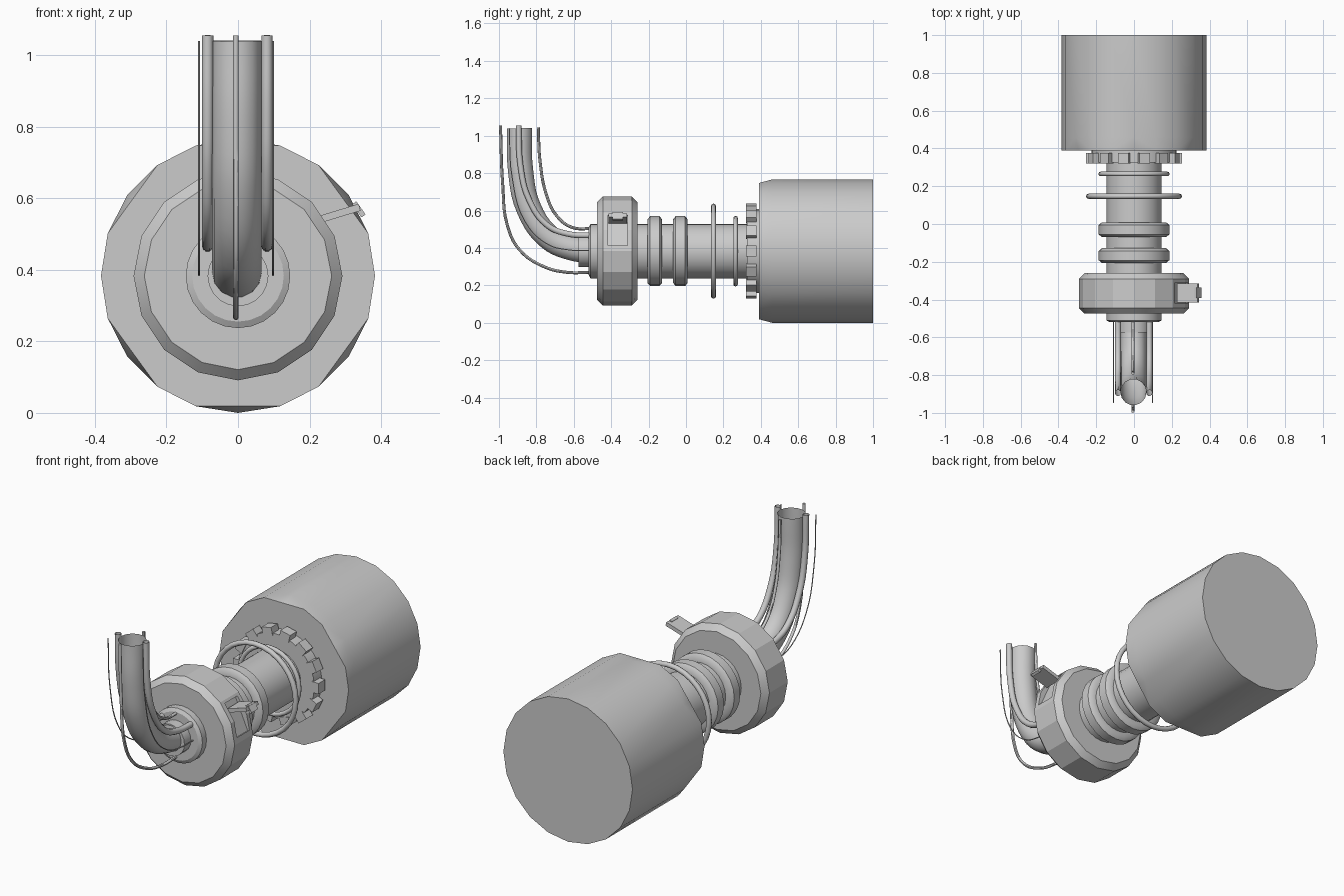
import bpy, bmesh, math
from mathutils import Vector, Matrix

if "Cube" in bpy.data.objects:
    bpy.data.objects.remove(bpy.data.objects["Cube"])

ZC = 0.383  # height of the long axis


def finish(name, bm, angle=35):
    bmesh.ops.recalc_face_normals(bm, faces=bm.faces)
    me = bpy.data.meshes.new(name)
    bm.to_mesh(me)
    bm.free()
    ob = bpy.data.objects.new(name, me)
    bpy.context.collection.objects.link(ob)
    smooth(ob, angle)
    return ob


def smooth(ob, angle):
    bpy.ops.object.select_all(action='DESELECT')
    ob.select_set(True)
    bpy.context.view_layer.objects.active = ob
    bpy.ops.object.shade_smooth_by_angle(angle=math.radians(angle))


def lathe_bm(profile, n):
    """Capped solid of revolution about the y axis; profile is (y, radius)."""
    bm = bmesh.new()
    rings = []
    for y, r in profile:
        rings.append([bm.verts.new((r * math.cos(2 * math.pi * k / n), y,
                                    ZC + r * math.sin(2 * math.pi * k / n))) for k in range(n)])
    for a, b in zip(rings, rings[1:]):
        for k in range(n):
            j = (k + 1) % n
            bm.faces.new((a[k], a[j], b[j], b[k]))
    bm.faces.new(rings[0])
    bm.faces.new(rings[-1])
    return bm, rings


def lathe(name, profile, n, angle=25):
    return finish(name, lathe_bm(profile, n)[0], angle)


def torus(name, y, major, minor):
    bpy.ops.mesh.primitive_torus_add(major_radius=major, minor_radius=minor, major_segments=32,
                                     minor_segments=8, location=(0, y, ZC),
                                     rotation=(math.pi / 2, 0, 0))
    ob = bpy.context.object
    ob.name = name
    smooth(ob, 50)


def pipe(name, x, pts, radius, caps=True, res=3):
    """Smooth pipe through (y, z) points in the plane at x."""
    cu = bpy.data.curves.new(name, 'CURVE')
    cu.dimensions = '3D'
    cu.bevel_depth, cu.bevel_resolution = radius, res
    cu.resolution_u, cu.use_fill_caps = 5, caps
    sp = cu.splines.new('BEZIER')
    sp.bezier_points.add(len(pts) - 1)
    for bp, (y, z) in zip(sp.bezier_points, pts):
        bp.co = (x, y, z)
        bp.handle_left_type = bp.handle_right_type = 'AUTO'
    ob = bpy.data.objects.new(name, cu)
    bpy.context.collection.objects.link(ob)
    bpy.ops.object.select_all(action='DESELECT')
    ob.select_set(True)
    bpy.context.view_layer.objects.active = ob
    bpy.ops.object.convert(target='MESH')
    smooth(bpy.context.object, 45)


def box_bm(bm, size, matrix):
    bmesh.ops.create_cube(bm, size=1, matrix=matrix @ Matrix.Diagonal((*size, 1)))


# Large 20-sided housing with clipped front corners
bm, (front, mid, back) = lathe_bm([(0.39, 0.383), (0.46, 0.383), (1.0, 0.383)], 20)
for k in (2, 5, 8, 12, 15, 18):
    front[k].co = (front[k - 1].co + front[(k + 1) % 20].co) / 2
    for j in (k - 1, (k + 1) % 20):
        bmesh.ops.connect_verts(bm, verts=[front[j], mid[k]])
finish("housing", bm, 25)

# Central shaft and its stepped nose
lathe("shaft", [(-0.52, 0.128), (-0.51, 0.146), (0.39, 0.146)], 24)
lathe("shaft_nose", [(-0.575, 0.085), (-0.50, 0.085)], 20)

# Toothed collar in front of the housing
bm, _ = lathe_bm([(0.325, 0.225), (0.395, 0.225)], 28)
for i in range(14):
    m = (Matrix.Translation((0, 0.348, ZC)) @ Matrix.Rotation(2 * math.pi * i / 14, 4, 'Y')
         @ Matrix.Translation((0.233, 0, 0)))
    box_bm(bm, (0.042, 0.056, 0.058), m)
finish("toothed_collar", bm, 25)

# Loose wire rings around the shaft
torus("small_ring", 0.265, 0.177, 0.012)
torus("large_ring", 0.147, 0.24, 0.014)

# Two chamfered ribs
for name, y in (("rib_front", -0.167), ("rib_rear", -0.03)):
    lathe(name, [(y - 0.039, 0.14), (y - 0.039, 0.17), (y - 0.025, 0.187),
                 (y + 0.025, 0.187), (y + 0.039, 0.17), (y + 0.039, 0.14)], 24, 40)

# 16-sided drum with a latch recess
drum = lathe("drum", [(-0.475, 0.262), (-0.445, 0.292), (-0.29, 0.292), (-0.26, 0.262)], 16)
TILT = Matrix.Translation((0, -0.365, ZC)) @ Matrix.Rotation(-math.radians(24), 4, 'Y')
bm = bmesh.new()
box_bm(bm, (0.06, 0.105, 0.18), TILT @ Matrix.Translation((0.292, 0, 0)))
cutter = finish("latch_cutter", bm)
cutter.hide_render = True
mod = drum.modifiers.new("recess", 'BOOLEAN')
mod.operation, mod.object, mod.solver = 'DIFFERENCE', cutter, 'EXACT'
bpy.context.view_layer.objects.active = drum
bpy.ops.object.modifier_apply(modifier="recess")
bpy.data.objects.remove(cutter)
smooth(drum, 20)

# Flipped-out latch lever with a small bent tip
bm = bmesh.new()
tilt = Matrix.Rotation(-math.radians(17), 4, 'Y')
box_bm(bm, (0.115, 0.10, 0.02), Matrix.Translation((0.285, -0.365, 0.558)) @ tilt)
tip = Matrix.Translation((0.338, -0.365, 0.569)) @ Matrix.Rotation(math.radians(55), 4, 'Y')
box_bm(bm, (0.045, 0.055, 0.014), tip)
finish("latch_lever", bm)

# Bent open tube
BEND = [(-0.89, 1.04), (-0.885, 0.82), (-0.84, 0.61), (-0.73, 0.455), (-0.61, 0.40), (-0.50, 0.385)]
pipe("bent_tube", -0.003, BEND, 0.069, caps=False, res=5)

# Side pipes and thin side wires
SIDE = [(-0.895, 1.055), (-0.885, 0.84), (-0.84, 0.66), (-0.74, 0.52), (-0.63, 0.475), (-0.50, 0.466)]
WIRE = [(-0.945, 1.04), (-0.93, 0.78), (-0.86, 0.54), (-0.74, 0.42), (-0.63, 0.39), (-0.50, 0.386)]
for side, sx, wx in (("left", -0.085, -0.109), ("right", 0.081, 0.098)):
    pipe("side_pipe_" + side, sx, SIDE, 0.016, caps=False)
    pipe("side_wire_" + side, wx, WIRE, 0.003, res=1)

# Outer and inner cables
pipe("outer_cable", -0.006, [(-0.992, 1.055), (-0.98, 0.74), (-0.955, 0.52), (-0.89, 0.39),
                             (-0.76, 0.30), (-0.64, 0.27), (-0.50, 0.27)], 0.008, res=2)
pipe("inner_cable", -0.006, [(-0.79, 1.045), (-0.78, 0.86), (-0.745, 0.68), (-0.69, 0.57),
                             (-0.61, 0.51), (-0.50, 0.503)], 0.008, res=2)
